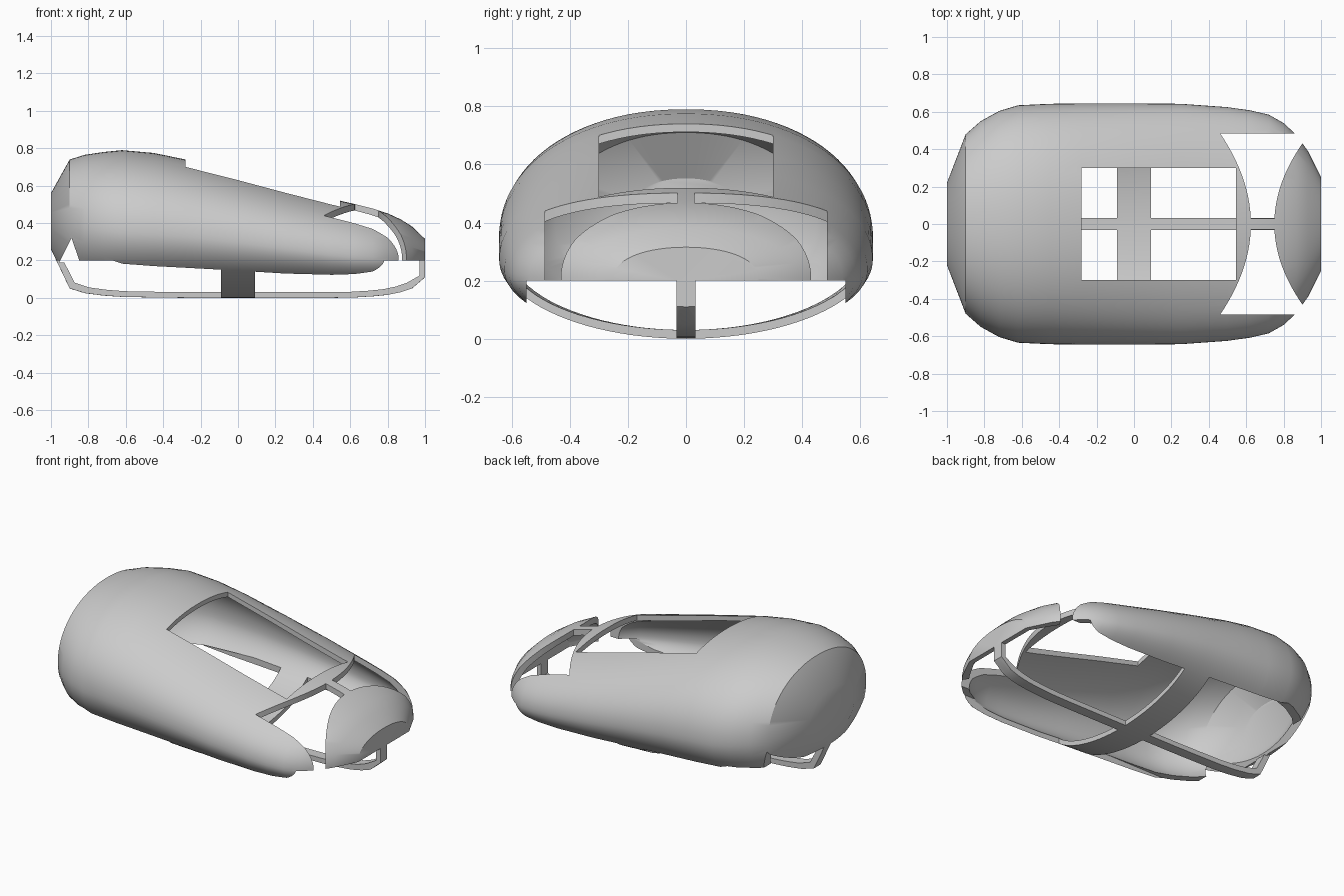
import bpy, bmesh
from math import cos, sin, pi, copysign

if "Cube" in bpy.data.objects:
    bpy.data.objects.remove(bpy.data.objects["Cube"], do_unlink=True)

grey = bpy.data.materials.new("grey plastic")
grey.use_nodes = True
grey.diffuse_color = (0.6, 0.6, 0.6, 1)
grey.node_tree.nodes["Principled BSDF"].inputs["Base Color"].default_value = (0.6, 0.6, 0.6, 1)

SEGMENTS = 96
WALL = .03
# Shell sections: x, half width, top, bottom, height of the widest line
STATIONS = [
    (-1, .22, .56, .26, .41), (-.9, .48, .74, .05, .395), (-.82, .55, .765, .025, .38),
    (-.72, .605, .78, .012, .37), (-.62, .635, .79, .005, .36), (-.45, .643, .775, .002, .35),
    (-.28, .645, .74, 0, .337), (0, .645, .665, 0, .305), (.25, .643, .595, 0, .27),
    (.5, .625, .53, 0, .235), (.62, .608, .503, .002, .22), (.72, .585, .478, .008, .21),
    (.8, .54, .452, .016, .205), (.87, .475, .42, .03, .205), (.93, .39, .382, .05, .205),
    (1, .25, .315, .11, .21)]


def loft(name, rings):
    """Closed skin over a list of equal rings of points."""
    bm = bmesh.new()
    rings = [[bm.verts.new(p) for p in ring] for ring in rings]
    count = len(rings[0])
    for a, b in zip(rings, rings[1:]):
        for i in range(count):
            j = (i + 1) % count
            bm.faces.new((a[i], a[j], b[j], b[i]))
    bm.faces.new(rings[0][::-1])
    bm.faces.new(rings[-1])
    bmesh.ops.recalc_face_normals(bm, faces=bm.faces[:])
    mesh = bpy.data.meshes.new(name)
    bm.to_mesh(mesh)
    bm.free()
    mesh.materials.append(grey)
    obj = bpy.data.objects.new(name, mesh)
    bpy.context.scene.collection.objects.link(obj)
    return obj


def power(value, n):
    return copysign(abs(value) ** n, value)


def section(x, width, top, bottom, middle):
    """Rounded cross-section, slightly fuller above the widest line."""
    ring = []
    for i in range(SEGMENTS):
        a = 2 * pi * (i + .5) / SEGMENTS
        n, reach = (.943, top - middle) if sin(a) > 0 else (1, middle - bottom)
        ring.append((x, width * power(cos(a), n), middle + reach * power(sin(a), n)))
    return ring


def inner_section(x, width, top, bottom, middle):
    t = .008 if abs(x) == 1 else WALL
    return section(x * (1 - WALL), width - t, top - t, bottom + t, middle)


def prism_z(points, low, high):
    return loft("cutter", [[(x, y, z) for x, y in points] for z in (low, high)])


def box(x0, x1, y0, y1, z0, z1):
    return prism_z([(x0, y0), (x1, y0), (x1, y1), (x0, y1)], z0, z1)


# Outer shell, hollowed by an inner core
shell = loft("shell", [section(*s) for s in STATIONS])
cutters = [loft("core", [inner_section(*s) for s in STATIONS])]

# Top window and rear side notches
cutters.append(box(-.28, .545, -.3, .3, .3, 1))
notch = [(-.955, .19), (-.89, .32), (-.845, .19)]
cutters.append(loft("cutter", [[(x, y, z) for x, z in notch] for y in (-1, 1)]))

for side in (-1, 1):
    # Underside openings, leaving the spine and cross strip
    y0, y1 = sorted((side * .033, side * .55))
    for x0, x1 in ((-1.1, -.09), (.09, 1.1)):
        cutters.append(box(x0, x1, y0, y1, -.1, .2))
    # Curved front gap, leaving the bridge and nose
    steps = [.03 + .455 * i / 12 for i in range(13)]
    rear = [(.625 - .165 * (y / .485) ** 2, side * y) for y in steps]
    front = [(.75 + .15 * (y / .43) ** 2, side * y) for y in reversed(steps)]
    cutters.append(prism_z(rear + front, .19, 1))

for cutter in cutters:
    cutter.hide_render = True
    cut = shell.modifiers.new("cut", "BOOLEAN")
    cut.operation = "DIFFERENCE"
    cut.solver = "EXACT"
    cut.object = cutter

# Bake the cuts, then remove the cutters
bpy.context.view_layer.update()
evaluated = shell.evaluated_get(bpy.context.evaluated_depsgraph_get())
baked = bpy.data.meshes.new_from_object(evaluated)
shell.modifiers.clear()
shell.data = baked
for cutter in cutters:
    bpy.data.objects.remove(cutter, do_unlink=True)

bpy.ops.object.select_all(action="DESELECT")
bpy.context.view_layer.objects.active = shell
shell.select_set(True)
bpy.ops.object.shade_smooth_by_angle(angle=pi / 6)
